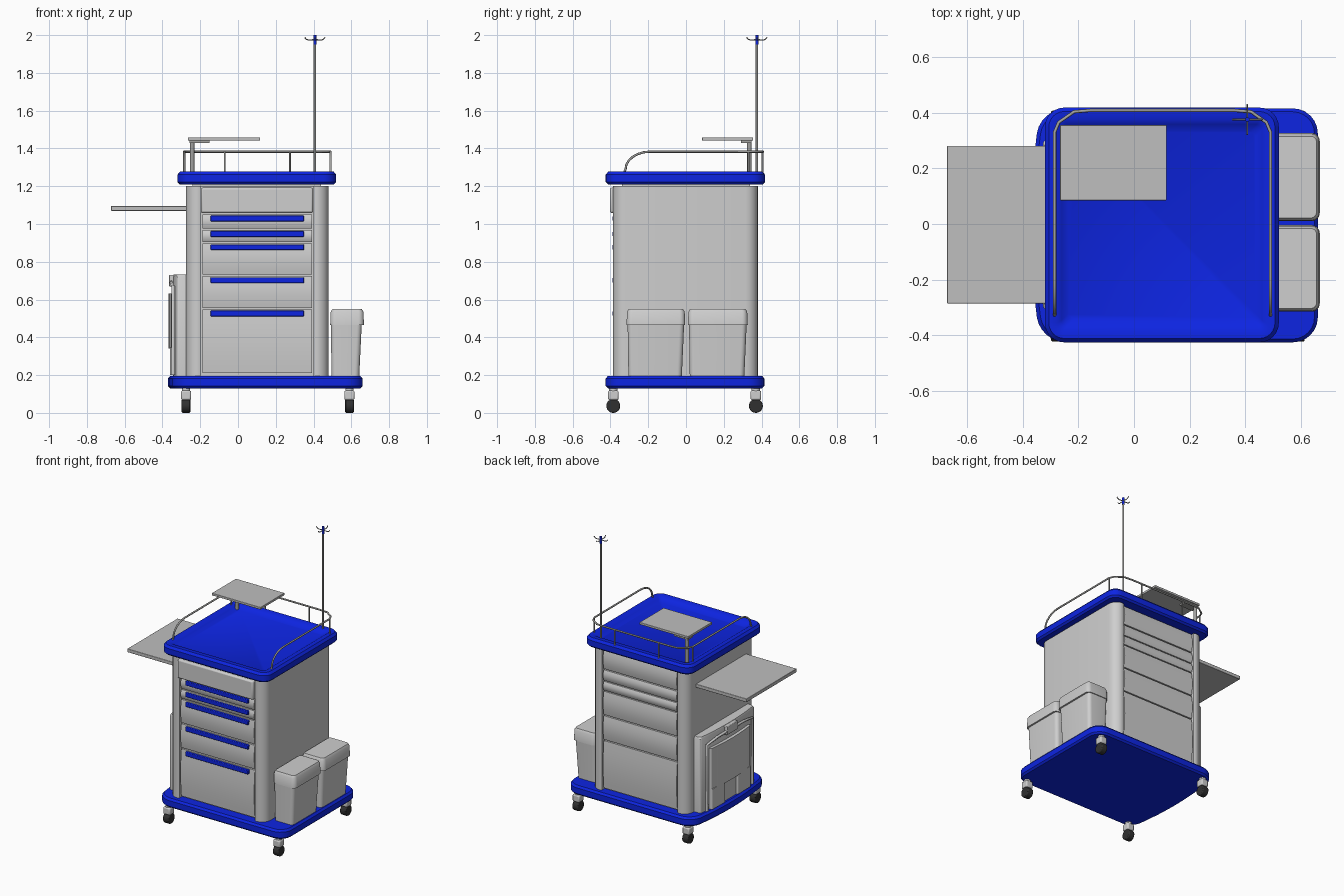
import bpy, bmesh, math
from mathutils import Vector

cube = bpy.data.objects.get("Cube")
if cube:
    bpy.data.objects.remove(cube, do_unlink=True)


def material(name, rgb, metallic=0.0):
    m = bpy.data.materials.new(name)
    m.use_nodes = True
    m.diffuse_color = (*rgb, 1)
    m.node_tree.nodes["Principled BSDF"].inputs["Base Color"].default_value = (*rgb, 1)
    return m


BLUE = material("royal blue", (0.004, 0.018, 0.76))
WHITE = material("pale grey", (0.62, 0.62, 0.62))
PANEL = material("shelf grey", (0.52, 0.52, 0.52))
STEEL = material("steel grey", (0.36, 0.36, 0.35))
BLACK = material("wheel black", (0.03, 0.03, 0.03))


def finish(name, bm, mat, bevel=0.0):
    bmesh.ops.recalc_face_normals(bm, faces=bm.faces)
    me = bpy.data.meshes.new(name)
    bm.to_mesh(me)
    bm.free()
    me.materials.append(mat)
    ob = bpy.data.objects.new(name, me)
    bpy.context.collection.objects.link(ob)
    if bevel:
        mod = ob.modifiers.new("Bevel", 'BEVEL')
        mod.width, mod.segments = bevel, 2
    bpy.ops.object.select_all(action='DESELECT')
    ob.select_set(True)
    bpy.context.view_layer.objects.active = ob
    bpy.ops.object.shade_smooth_by_angle(angle=math.radians(35))
    return ob


def loft(name, rings, mat, bevel=0.0):
    """Skin a stack of equal-length closed rings and cap both ends."""
    bm = bmesh.new()
    rows = [[bm.verts.new(p) for p in ring] for ring in rings]
    n = len(rows[0])
    for a, b in zip(rows, rows[1:]):
        for i in range(n):
            j = (i + 1) % n
            bm.faces.new((a[i], a[j], b[j], b[i]))
    bm.faces.new(rows[0][::-1])
    bm.faces.new(rows[-1])
    return finish(name, bm, mat, bevel)


def ring(rect, r, z, inset=0.0, bulge=0.0):
    """Rounded rectangle; bulge bows its -x side outward."""
    x0, x1, y0, y1 = rect
    x0, x1, y0, y1 = x0 + inset, x1 - inset, y0 + inset, y1 - inset
    r = max(r - inset, 0.02) if inset else r
    pts = []
    corners = [(x1 - r, y1 - r), (x0 + r, y1 - r), (x0 + r, y0 + r), (x1 - r, y0 + r)]
    for q, (cx, cy) in enumerate(corners):
        for k in range(7):
            a = (q + k / 6) * math.pi / 2
            pts.append([cx + r * math.cos(a), cy + r * math.sin(a)])
        if q == 1:
            for k in range(1, 8):
                pts.append([x0, (y1 - r) + (y0 - y1 + 2 * r) * k / 8])
    mid, half = (y0 + y1) / 2, (y1 - y0) / 2
    for p in pts:
        if p[0] < (x0 + x1) / 2:
            p[0] -= bulge * (1 - ((p[1] - mid) / half) ** 2)
    return [(x, y, z) for x, y in pts]


def slab(name, rect, r, levels, mat, bulge=0.0):
    return loft(name, [ring(rect, r, z, i, bulge) for i, z in levels], mat)


def box(name, x0, x1, y0, y1, z0, z1, mat, bevel=0.0):
    base = [(x0, y0), (x1, y0), (x1, y1), (x0, y1)]
    return loft(name, [[(x, y, z) for x, y in base] for z in (z0, z1)], mat, bevel)


def cylinder(name, center, radius, depth, mat, axis='Z', bevel=0.0):
    bm = bmesh.new()
    bmesh.ops.create_cone(bm, cap_ends=True, segments=24, radius1=radius,
                          radius2=radius, depth=depth)
    for v in bm.verts:
        x, y, z = v.co
        v.co = Vector((z, y, x) if axis == 'X' else (x, y, z)) + Vector(center)
    return finish(name, bm, mat, bevel)


def tube(name, pts, radius, mat):
    cu = bpy.data.curves.new(name, 'CURVE')
    cu.dimensions = '3D'
    cu.bevel_depth, cu.bevel_resolution, cu.use_fill_caps = radius, 2, True
    sp = cu.splines.new('POLY')
    sp.points.add(len(pts) - 1)
    for p, co in zip(sp.points, pts):
        p.co = (*co, 1)
    cu.materials.append(mat)
    ob = bpy.data.objects.new(name, cu)
    bpy.context.collection.objects.link(ob)
    bpy.ops.object.select_all(action='DESELECT')
    ob.select_set(True)
    bpy.context.view_layer.objects.active = ob
    bpy.ops.object.convert(target='MESH')
    bpy.ops.object.shade_smooth_by_angle(angle=math.radians(50))


# Base deck with a bowed left end, and the recessed top tray
slab("base_deck", (-0.335, 0.66, -0.425, 0.415), 0.09,
     [(0.012, 0.13), (0, 0.142), (0, 0.182), (0.012, 0.196)], BLUE, bulge=0.036)
slab("top_tray", (-0.32, 0.52, -0.425, 0.418), 0.07,
     [(0.012, 1.21), (0, 1.222), (0, 1.262), (0.014, 1.278),
      (0.045, 1.278), (0.06, 1.268), (0.085, 1.252)], BLUE)

# Cabinet: rounded corner columns with a recess front and back
XC, HALF, R = 0.1025, 0.3775, 0.065
quarter = [(0.298, 0.345), (0.298, 0.378)]
for k in range(7):
    a = math.pi / 2 * (1 - k / 6)
    quarter.append((HALF - R + R * math.cos(a), 0.383 - R + R * math.sin(a)))
half = quarter + [(x, -y) for x, y in quarter[::-1]]
outline = half + [(-x, -y) for x, y in half]
loft("cabinet", [[(XC + x, y - 0.003, z) for x, y in outline] for z in (0.19, 1.2)], WHITE)
box("cabinet_neck", -0.24, 0.44, -0.34, 0.34, 1.19, 1.22, WHITE)


def drawer(name, z0, z1, side):
    """Gently bowed drawer front on the front (-1) or back (1)."""
    prof = [(0.34, z0)]
    for k in range(9):
        t = k / 8
        prof.append((0.362 + 0.014 * math.sin(math.pi * (0.12 + 0.76 * t)), z0 + (z1 - z0) * t))
    prof.append((0.34, z1))
    loft(name, [[(x, side * y - 0.003, z) for y, z in prof] for x in (-0.187, 0.392)], WHITE)


# Drawer stack on both faces, blue handles on the front
drawers = [(0.975, 1.05), (0.905, 0.968), (0.732, 0.898), (0.555, 0.724), (0.21, 0.547)]
for i, (z0, z1) in enumerate(drawers, 1):
    drawer(f"front_drawer_{i}", z0, z1, -1)
    drawer(f"back_panel_{i}", z0, z1, 1)
    top = z1 - 0.006
    box(f"drawer_handle_{i}", -0.145, 0.35, -0.388, -0.36, top - 0.03, top, BLUE, 0.004)
box("front_top_panel", -0.197, 0.398, -0.403, -0.34, 1.058, 1.192, WHITE, 0.01)
drawer("back_panel_top", 1.058, 1.192, 1)

# Two lidded waste bins on the left end of the deck
for name, y0, y1 in (("front", -0.315, -0.004), ("back", 0.01, 0.327)):
    body = (0.492, 0.655, y0 + 0.006, y1 - 0.006)
    foot = (0.495, 0.642, y0 + 0.01, y1 - 0.018)
    loft(f"{name}_bin", [ring(foot, 0.025, 0.196), ring(body, 0.025, 0.47)], WHITE)
    slab(f"{name}_bin_lid", (0.488, 0.667, y0, y1), 0.03,
         [(0, 0.465), (0.003, 0.535), (0.012, 0.55)], WHITE)

# Bowed waste holder on the right end
slab("waste_holder", (-0.325, -0.265, -0.308, 0.302), 0.012,
     [(0, 0.196), (0, 0.72), (0.005, 0.732)], WHITE, bulge=0.02)
slab("waste_holder_panel", (-0.352, -0.32, -0.225, 0.22), 0.01,
     [(0, 0.34), (0, 0.632)], WHITE, bulge=0.016)
for side in (-1, 1):
    y = side * 0.145
    slab("waste_holder_leg", (-0.36, -0.32, y - 0.075, y + 0.075), 0.01,
         [(0, 0.2), (0, 0.345)], WHITE)
    tube("waste_holder_rim", [(-0.343, side * 0.255, 0.2), (-0.343, side * 0.255, 0.67),
                              (-0.353, side * 0.15, 0.69), (-0.357, 0, 0.695)], 0.009, WHITE)
box("waste_holder_clip", -0.366, -0.335, -0.06, 0.06, 0.67, 0.73, WHITE, 0.004)

# Pull-out side shelf
box("side_shelf", -0.672, -0.26, -0.285, 0.28, 1.07, 1.095, PANEL, 0.003)

# Guard rail with curved front ends and back posts
RAIL = 1.383
left_end = [(0.49, -0.33, 1.27)]
for k in range(7):
    a = math.pi / 2 * k / 6
    left_end.append((0.49, -0.19 - 0.13 * math.cos(a), 1.29 + (RAIL - 1.29) * math.sin(a)))
left_end += [(0.49, 0.33, RAIL), (0.475, 0.365, RAIL), (0.42, 0.403, RAIL), (0.36, 0.408, RAIL)]
right_end = [(2 * XC - x, y, z) for x, y, z in left_end[::-1]]
tube("guard_rail", left_end + right_end, 0.006, STEEL)
for x, y in ((-0.07, 0.406), (0.275, 0.406), (-0.285, 0.33), (0.49, 0.33)):
    tube("rail_post", [(x, y, 1.26), (x, y, RAIL)], 0.005, STEEL)

# Raised equipment platform on a corner post
box("equipment_platform", -0.265, 0.117, 0.085, 0.355, 1.442, 1.458, PANEL, 0.002)
cylinder("platform_post", (-0.243, 0.335, 1.35), 0.012, 0.19, STEEL)
box("platform_bracket", -0.258, -0.15, 0.29, 0.347, 1.428, 1.444, STEEL)

# Infusion pole with blue hub and four hooks
PX, PY = 0.407, 0.375
cylinder("infusion_pole", (PX, PY, 1.61), 0.006, 0.72, STEEL)
cylinder("pole_hub", (PX, PY, 1.975), 0.008, 0.05, BLUE)
for k in range(4):
    c, s = math.cos(k * math.pi / 2), math.sin(k * math.pi / 2)
    tube("pole_hook", [(PX + c * d, PY + s * d, z) for d, z in
                       ((0, 1.976), (0.035, 1.974), (0.045, 1.978), (0.054, 1.988))],
         0.003, STEEL)

# Casters
for x in (-0.275, 0.59):
    for y in (-0.385, 0.37):
        cylinder("caster_stem", (x, y, 0.105), 0.022, 0.06, WHITE)
        box("caster_fork", x - 0.027, x + 0.027, y - 0.028, y + 0.028, 0.068, 0.118, WHITE, 0.008)
        cylinder("caster_wheel", (x, y, 0.037), 0.037, 0.046, BLACK, 'X', 0.006)
